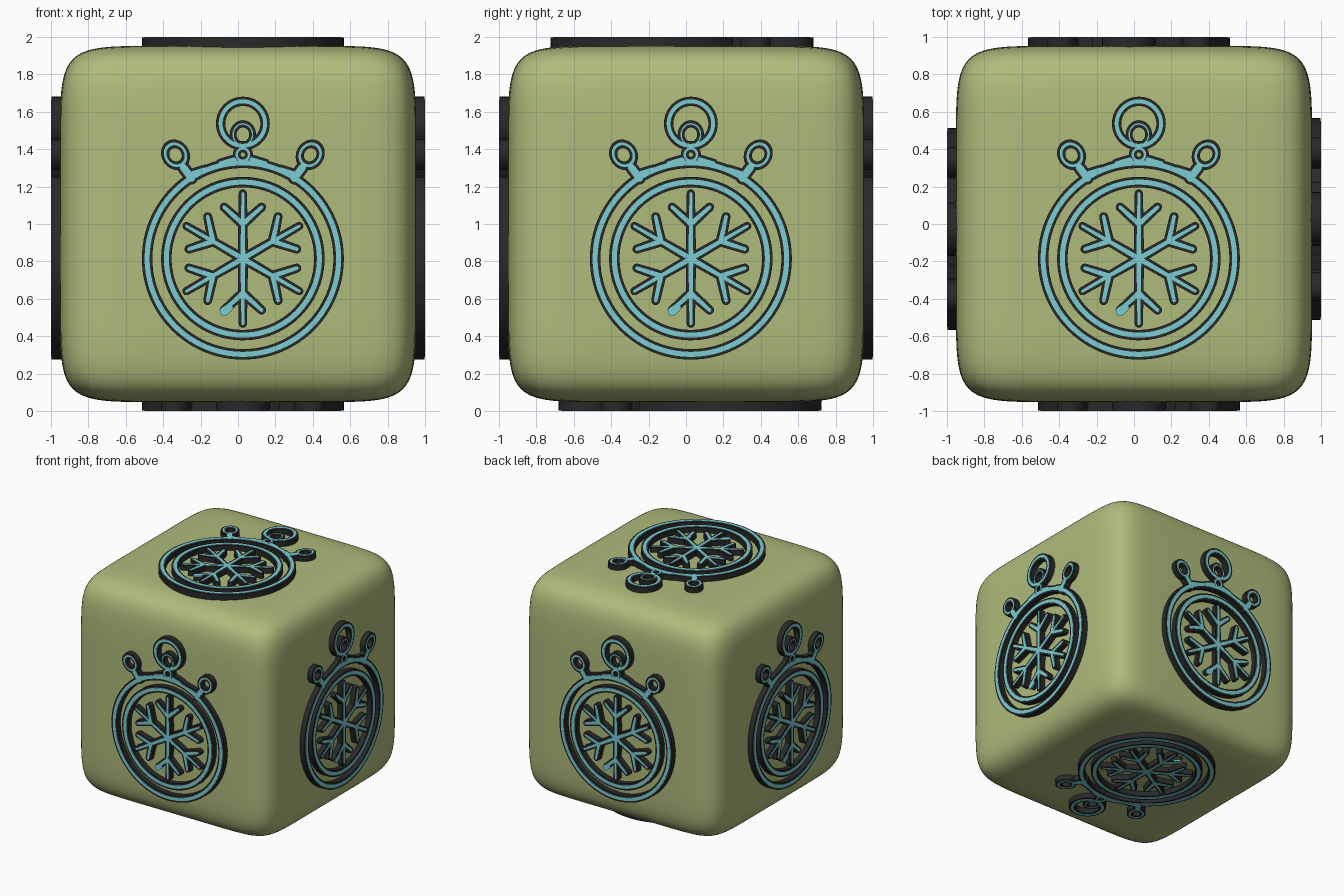
import bpy, bmesh
from math import sin, cos, pi, atan2, asin, hypot
from mathutils import Matrix, Vector

old = bpy.data.objects.get("Cube")
if old:
    bpy.data.objects.remove(old)


def material(name, rgb):
    m = bpy.data.materials.new(name)
    m.use_nodes = True
    m.diffuse_color = (*rgb, 1)
    bsdf = m.node_tree.nodes["Principled BSDF"]
    bsdf.inputs["Base Color"].default_value = (*rgb, 1)
    bsdf.inputs["Roughness"].default_value = 0.6
    return m


green = material("soft green", (0.43, 0.5, 0.2))
black = material("charcoal", (0.022, 0.022, 0.023))
cyan = material("light cyan", (0.2, 0.61, 0.65))


def finish(bm, name, mat):
    bmesh.ops.recalc_face_normals(bm, faces=bm.faces)
    me = bpy.data.meshes.new(name)
    bm.to_mesh(me)
    bm.free()
    me.materials.append(mat)
    return me


def add_object(name, me):
    ob = bpy.data.objects.new(name, me)
    bpy.context.collection.objects.link(ob)
    return ob


# Rounded body: a cube grid pulled onto a slightly bulging superellipsoid
SIZE, POWER = 0.953, 9
bm = bmesh.new()
bmesh.ops.create_cube(bm, size=2)
bmesh.ops.subdivide_edges(bm, edges=bm.edges[:], cuts=31, use_grid_fill=True)
for v in bm.verts:
    v.co = Vector([sin(c * pi / 2) * 0.35 + c * 0.65 for c in v.co])
    v.co *= SIZE / sum(abs(c) ** POWER for c in v.co) ** (1 / POWER)
    v.co.z += 1
body = add_object("body", finish(bm, "body", green))
for p in body.data.polygons:
    p.use_smooth = True


class Stencil:
    """Flat shapes extruded from base to top, each inset by a margin."""

    def __init__(self, base, top, inset):
        self.bm, self.base, self.top, self.inset = bmesh.new(), base, top, inset

    def loop(self, pts, z):
        # The whole emblem sits a little off the middle of its face
        return [self.bm.verts.new((x + 0.026, y - 0.185, z)) for x, y in pts]

    def bridge(self, a, b):
        for i in range(len(a)):
            j = (i + 1) % len(a)
            self.bm.faces.new((a[i], a[j], b[j], b[i]))

    def ring(self, centre, outer, inner, stretch=1.0, turn=0.0, n=40):
        def oval(r):
            for i in range(n):
                a = 2 * pi * i / n
                x, y = r * cos(a), r * stretch * sin(a)
                yield (centre[0] + x * cos(turn) - y * sin(turn),
                       centre[1] + x * sin(turn) + y * cos(turn))
        out, hole = list(oval(outer - self.inset)), list(oval(inner + self.inset))
        loops = [self.loop(out, self.base), self.loop(out, self.top),
                 self.loop(hole, self.top), self.loop(hole, self.base)]
        for i in range(4):
            self.bridge(loops[i], loops[(i + 1) % 4])

    def bar(self, p, q, r1, r2, n=8):
        # Tapered bar with round ends
        r1, r2 = r1 - self.inset, r2 - self.inset
        d = hypot(q[0] - p[0], q[1] - p[1])
        a = atan2(q[1] - p[1], q[0] - p[0])
        t = pi / 2 - asin((r2 - r1) / d) * -1
        pts = []
        for i in range(n + 1):
            k = a - t + 2 * t * i / n
            pts.append((q[0] + r2 * cos(k), q[1] + r2 * sin(k)))
        for i in range(n + 1):
            k = a + t + (2 * pi - 2 * t) * i / n
            pts.append((p[0] + r1 * cos(k), p[1] + r1 * sin(k)))
        low, high = self.loop(pts, self.base), self.loop(pts, self.top)
        self.bridge(low, high)
        self.bm.faces.new(high)
        self.bm.faces.new(low)


def emblem(s):
    # Two dial rings
    s.ring((0, 0), 0.54, 0.484, n=96)
    s.ring((0, 0), 0.437, 0.381, n=96)
    # Hanging loop, crown and neck eyelet
    s.ring((0, 0.722), 0.144, 0.094)
    s.ring((0, 0.663), 0.07, 0.034, stretch=1.1)
    s.ring((0, 0.556), 0.054, 0.012, n=24)
    for side in (-1, 1):
        # Side button with its neck, and fillets that run into the dial
        s.ring((side * 0.36, 0.555), 0.074, 0.032, stretch=1.15, turn=side * -0.6)
        s.bar((side * 0.318, 0.487), (side * 0.275, 0.43), 0.034, 0.034)
        s.bar((side * 0.285, 0.447), (side * 0.2, 0.477), 0.03, 0.026)
        s.bar((side * 0.048, 0.528), (side * 0.12, 0.508), 0.028, 0.026)
    # Snowflake: six arms with two twigs each
    for k in range(6):
        spin = Matrix.Rotation(k * pi / 3, 2)
        s.bar((0, 0), spin @ Vector((0, 0.348)), 0.028, 0.022)
        for side in (-1, 1):
            s.bar(spin @ Vector((0, 0.185)), spin @ Vector((side * 0.1, 0.275)),
                  0.028, 0.024)


rim = Stencil(0.92, 0.997, 0)
emblem(rim)
inlay = Stencil(0.992, 1.0, 0.0145)
emblem(inlay)
# One twig tip is filled right to its edge
inlay.bar((-0.1, -0.283), (-0.075, -0.265), 0.038, 0.036)
rim_mesh = finish(rim.bm, "emblem_rim", black)
inlay_mesh = finish(inlay.bm, "emblem_inlay", cyan)

# The same emblem on all six faces
upright = Matrix.Rotation(pi / 2, 4, 'X')
places = {"top": Matrix.Identity(4), "bottom": Matrix.Rotation(pi, 4, 'X')}
for i, side in enumerate(("front", "left", "back", "right")):
    places[side] = Matrix.Rotation(i * pi / 2, 4, 'Z') @ upright
for side, turn in places.items():
    for part, me in (("rim", rim_mesh), ("inlay", inlay_mesh)):
        ob = add_object(f"{side}_emblem_{part}", me)
        ob.matrix_world = Matrix.Translation((0, 0, 1)) @ turn
